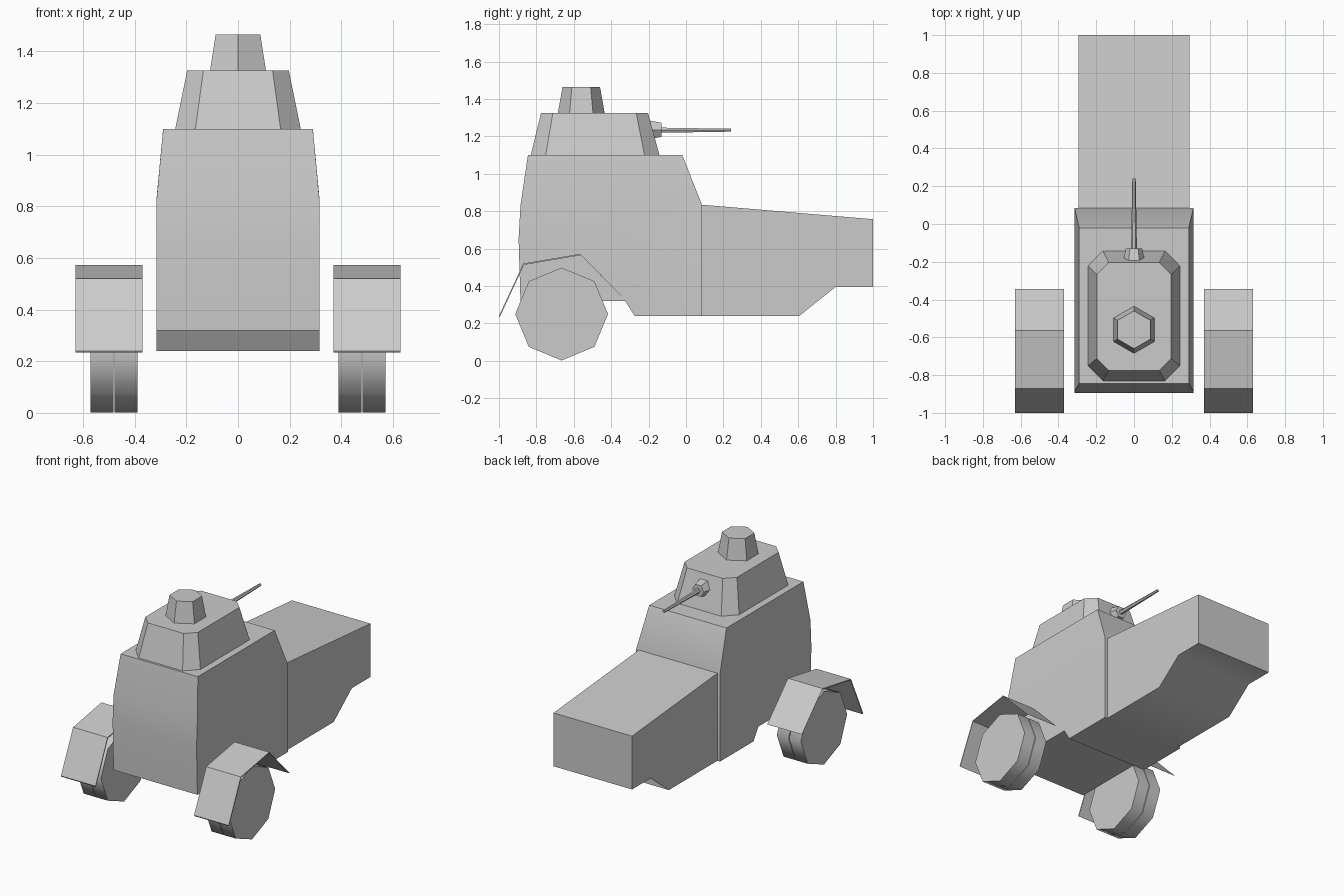
import bpy
import bmesh
from math import radians, sin, cos, pi

cube = bpy.data.objects.get("Cube")
if cube:
    bpy.data.objects.remove(cube, do_unlink=True)

GREY = (0.6, 0.6, 0.6, 1)
paint = bpy.data.materials.new("plain grey paint")
paint.use_nodes = True
paint.diffuse_color = GREY
paint.node_tree.nodes["Principled BSDF"].inputs["Base Color"].default_value = GREY


def finish(name, bm, smooth_angle=0):
    """Turn a bmesh into an object, smoothing edges below the given angle."""
    bmesh.ops.recalc_face_normals(bm, faces=bm.faces)
    bm.normal_update()
    for face in bm.faces:
        face.smooth = smooth_angle > 0
    for edge in bm.edges:
        edge.smooth = edge.calc_face_angle(pi) < radians(smooth_angle)
    mesh = bpy.data.meshes.new(name)
    bm.to_mesh(mesh)
    bm.free()
    mesh.materials.append(paint)
    obj = bpy.data.objects.new(name, mesh)
    bpy.context.collection.objects.link(obj)
    return obj


def loft(ring_a, ring_b):
    """Closed solid between two rings with equal point counts."""
    bm = bmesh.new()
    a = [bm.verts.new(p) for p in ring_a]
    b = [bm.verts.new(p) for p in ring_b]
    bm.faces.new(a)
    bm.faces.new(b)
    for i in range(len(a)):
        j = (i + 1) % len(a)
        bm.faces.new((a[i], a[j], b[j], b[i]))
    return bm


def side_profile(points, x0, x1):
    """Extrude a (y, z) profile across x."""
    return loft([(x0, y, z) for y, z in points], [(x1, y, z) for y, z in points])


def polygon(radius, sides):
    return [(radius * cos(2 * pi * i / sides), radius * sin(2 * pi * i / sides))
            for i in range(sides)]


def gun_section(name, y0, y1, r0, r1, z):
    a, b = [[(x, y, z + h) for x, h in polygon(r, 6)] for y, r in ((y0, r0), (y1, r1))]
    finish(name, loft(a, b))


# Cabin: side profile with the upper walls leaning inwards
SHOULDER = 0.83
cabin = [(-0.885, SHOULDER), (-0.895, 0.65), (-0.885, 0.32), (-0.325, 0.32),
         (-0.275, 0.24), (0.085, 0.24), (0.085, SHOULDER + 0.005),
         (-0.02, 1.1), (-0.845, 1.1)]
bm = side_profile(cabin, -0.315, 0.315)
for vert in bm.verts:
    if vert.co.z > 1:
        vert.co.x *= 0.29 / 0.315
for side in (-1, 1):
    belt = [v for v in bm.verts if v.co.x * side > 0 and abs(v.co.z - SHOULDER) < 0.01]
    bmesh.ops.connect_verts(bm, verts=belt)
finish("cabin", bm, 50)

# Long bonnet with a stepped underside
bonnet = [(0.08, 0.24), (0.605, 0.24), (0.8, 0.395), (1, 0.395), (1, 0.757), (0.08, 0.835)]
finish("bonnet", side_profile(bonnet, -0.295, 0.295), 50)


# Turret with chamfered corners
def chamfered(x, y0, y1, cx, cy, z):
    return [(x, y0 + cy, z), (x, y1 - cy, z), (x - cx, y1, z), (cx - x, y1, z),
            (-x, y1 - cy, z), (-x, y0 + cy, z), (cx - x, y0, z), (x - cx, y0, z)]


finish("turret", loft(chamfered(0.243, -0.83, -0.142, 0.078, 0.08, 1.1),
                      chamfered(0.197, -0.775, -0.203, 0.063, 0.063, 1.325)))

# Six-sided cupola, one corner pointing forward
cupola = [[(b, a - 0.56, z) for a, b in polygon(r, 6)] for r, z in ((0.125, 1.325), (0.1, 1.465))]
finish("cupola", loft(*cupola))

# Gun mount and barrel
gun_section("gun_mount", -0.22, -0.13, 0.063, 0.043, 1.235)
gun_section("gun_barrel", -0.15, 0.24, 0.016, 0.009, 1.233)

# Twin wheels and bent mudguards on both sides
guard = [(-1, 0.24), (-0.87, 0.52), (-0.565, 0.572), (-0.348, 0.35)]
wheel = [(a - 0.665, b + 0.25) for a, b in polygon(0.248, 8)]
for label, side in (("left", 1), ("right", -1)):
    for place, inner in (("inner", 0.39), ("outer", 0.483)):
        finish(f"{label}_{place}_wheel",
               side_profile(wheel, side * inner, side * (inner + 0.088)), 50)
    underside = [(y + 0.004, z - 0.007) for y, z in reversed(guard)]
    finish(f"{label}_mudguard", side_profile(guard + underside, side * 0.37, side * 0.63))
